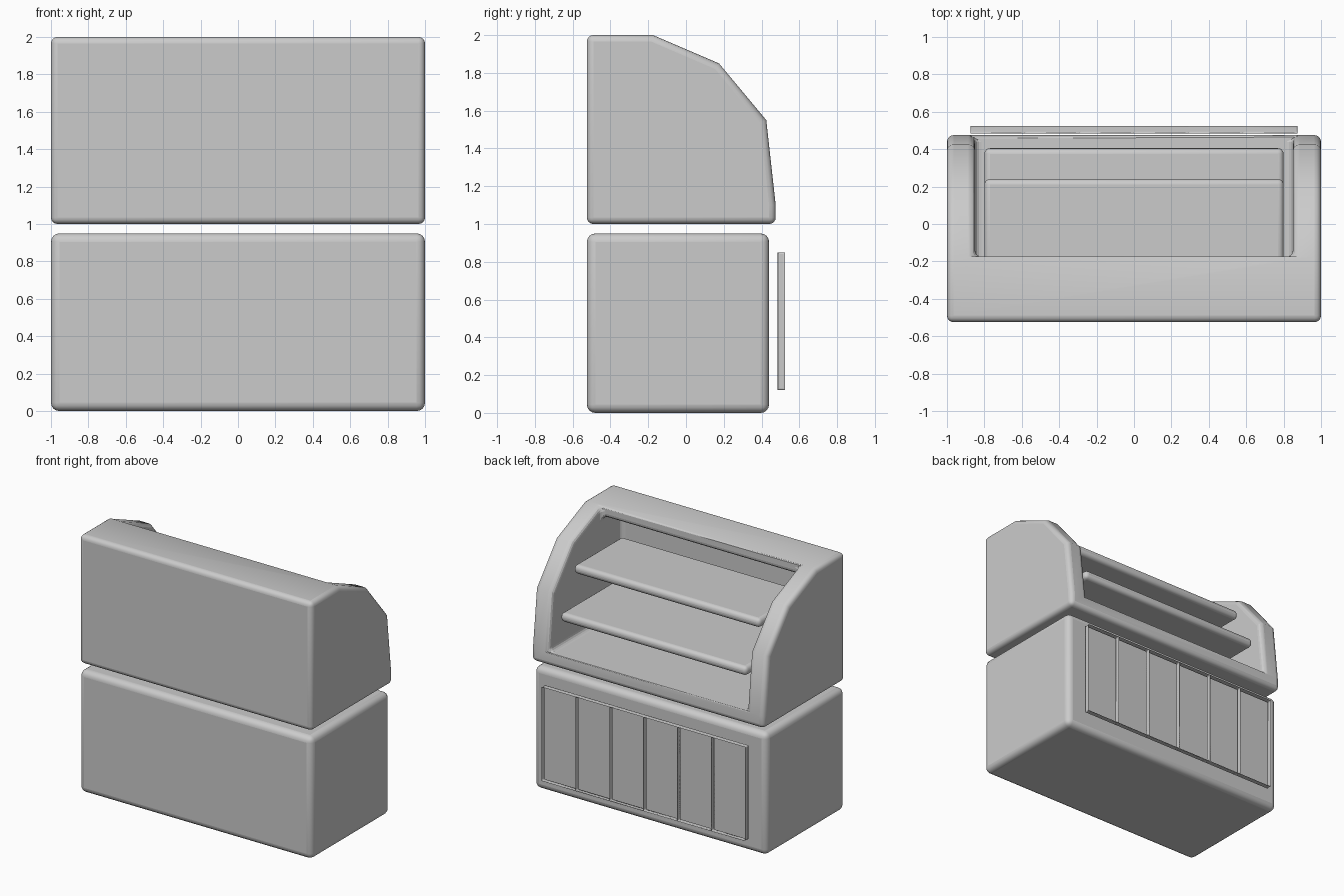
import bpy, bmesh, math
from mathutils import Vector

if "Cube" in bpy.data.objects:
    bpy.data.objects.remove(bpy.data.objects["Cube"])


def add_object(name, bm):
    bmesh.ops.recalc_face_normals(bm, faces=bm.faces)
    mesh = bpy.data.meshes.new(name)
    bm.to_mesh(mesh)
    bm.free()
    ob = bpy.data.objects.new(name, mesh)
    bpy.context.collection.objects.link(ob)
    return ob


def extrude_profile(name, yz, half_width):
    """Closed side profile in the yz plane, extruded along x."""
    bm = bmesh.new()
    face = bm.faces.new([bm.verts.new((-half_width, y, z)) for y, z in yz])
    ext = bmesh.ops.extrude_face_region(bm, geom=[face])
    verts = [v for v in ext["geom"] if isinstance(v, bmesh.types.BMVert)]
    bmesh.ops.translate(bm, verts=verts, vec=(2 * half_width, 0, 0))
    return add_object(name, bm)


def block(name, half_width, y0, y1, z0, z1):
    return extrude_profile(name, [(y0, z0), (y1, z0), (y1, z1), (y0, z1)], half_width)


def round_edges(ob, width, segments=4):
    mod = ob.modifiers.new("round", "BEVEL")
    mod.width = width
    mod.segments = segments
    mod.limit_method = "ANGLE"
    mod.angle_limit = math.radians(40)


def smooth(ob):
    bpy.ops.object.select_all(action="DESELECT")
    ob.select_set(True)
    bpy.context.view_layer.objects.active = ob
    bpy.ops.object.shade_smooth_by_angle(angle=math.radians(35))


# Lower cabinet
base = block("base_cabinet", 1.0, -0.525, 0.44, 0.0, 0.95)
round_edges(base, 0.045)

# Upper display case with a faceted, sloping opening side
case = extrude_profile("display_case", [
    (-0.525, 1.0), (0.475, 1.0), (0.475, 1.1), (0.425, 1.55),
    (0.175, 1.85), (-0.175, 2.0), (-0.525, 2.0)], 1.0)

# Hollow interior
cutter = extrude_profile("case_cutter", [
    (-0.42, 1.1), (1.0, 1.1), (1.0, 3.0), (-0.175, 3.0),
    (-0.175, 1.91), (-0.42, 1.91)], 0.85)
cutter.hide_render = True
cutter.hide_viewport = True
cut = case.modifiers.new("hollow", "BOOLEAN")
cut.operation = "DIFFERENCE"
cut.solver = "EXACT"
cut.object = cutter
round_edges(case, 0.035)

# Two shelves, the lower one deeper
shelves = []
for name, front, z in (("lower_shelf", 0.405, 1.365), ("upper_shelf", 0.24, 1.675)):
    shelf = block(name, 0.8, -0.35, front, z - 0.035, z + 0.035)
    round_edges(shelf, 0.03)
    shelves.append(shelf)

# Vent grille with six openings, floating just off the cabinet
bm = bmesh.new()
columns = 6
xs = [-0.875 + 1.75 * i / columns for i in range(columns + 1)]
low = [bm.verts.new((x, 0.485, 0.12)) for x in xs]
high = [bm.verts.new((x, 0.485, 0.85)) for x in xs]
cells = [bm.faces.new((low[i], low[i + 1], high[i + 1], high[i])) for i in range(columns)]
bmesh.ops.inset_individual(bm, faces=cells, thickness=0.03)
bmesh.ops.delete(bm, geom=cells, context="FACES")
ext = bmesh.ops.extrude_face_region(bm, geom=bm.faces[:])
bmesh.ops.translate(bm, vec=(0, 0.04, 0),
                    verts=[v for v in ext["geom"] if isinstance(v, bmesh.types.BMVert)])
grille = add_object("vent_grille", bm)
round_edges(grille, 0.01, 3)

for ob in [base, case, grille] + shelves:
    smooth(ob)
